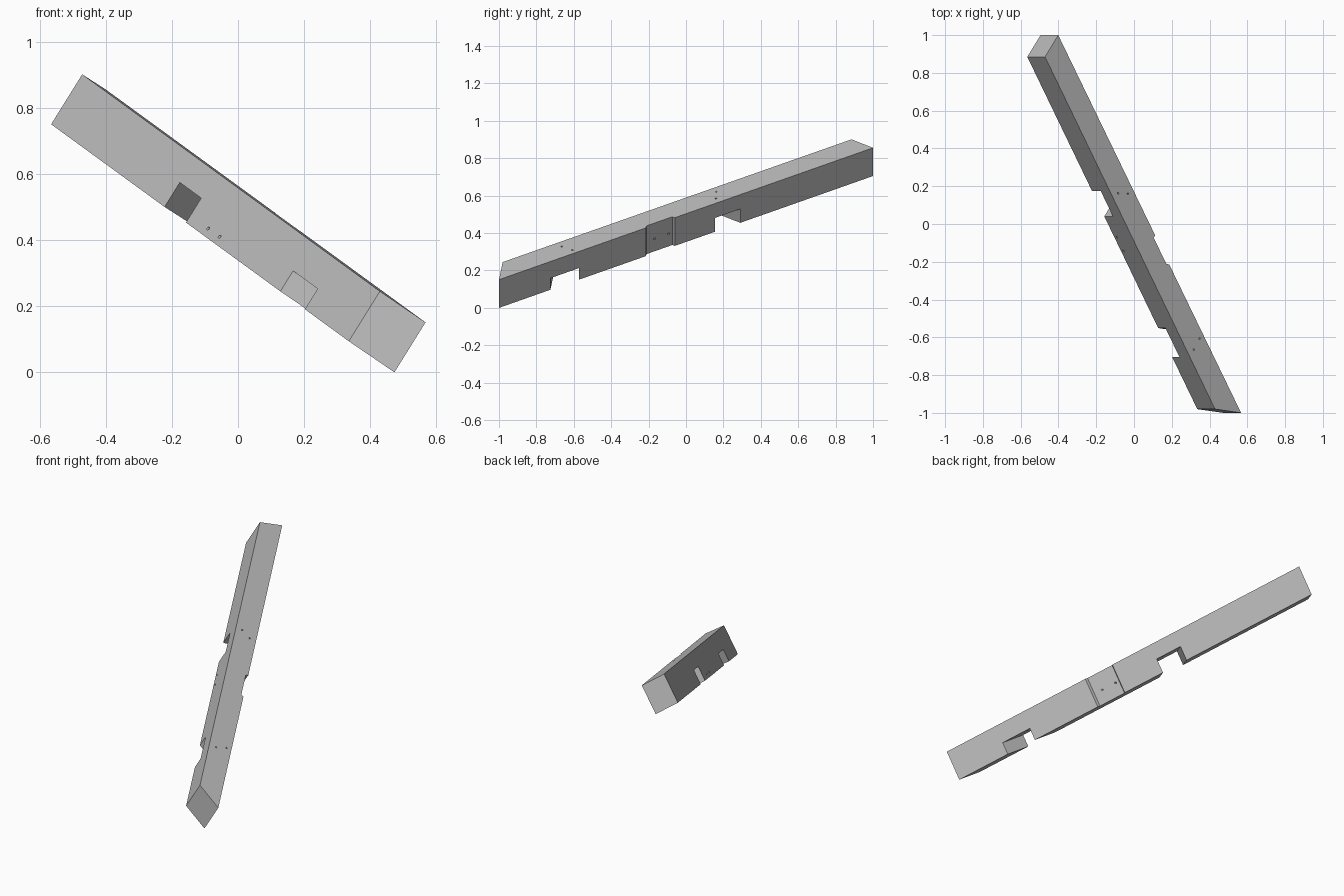
import bpy, bmesh
from mathutils import Vector as V

cube = bpy.data.objects.get("Cube")
if cube:
    bpy.data.objects.remove(cube, do_unlink=True)

# Timber colour
grey = bpy.data.materials.new("plain_grey")
grey.use_nodes = True
colour = (0.5, 0.5, 0.5, 1)
grey.diffuse_color = colour
grey.node_tree.nodes["Principled BSDF"].inputs["Base Color"].default_value = colour

# Beam frame: lower left edge, its height, and the slants of the two end cuts
back = V((-0.565, 0.885, 0.75))
front = V((0.335, -0.98, 0.094))
height = V((0.094, 0, 0.151))
back_cut = V((0.07, 0.115, -0.045))
front_cut = V((0.138, -0.02, -0.094))
left_edge = (back, front)
right_edge = (back + back_cut, front + front_cut)


def along(edge, t):
    return edge[0].lerp(edge[1], t)


def make(name, bm):
    bmesh.ops.recalc_face_normals(bm, faces=bm.faces)
    mesh = bpy.data.meshes.new(name)
    bm.to_mesh(mesh)
    bm.free()
    mesh.materials.append(grey)
    ob = bpy.data.objects.new(name, mesh)
    bpy.context.collection.objects.link(ob)
    return ob


def prism(name, quad, low, high):
    """Sweep a four-sided outline along the beam height."""
    bm = bmesh.new()
    face = bm.faces.new([bm.verts.new(p + height * low) for p in quad])
    swept = bmesh.ops.extrude_face_region(bm, geom=[face], use_keep_orig=True)["geom"]
    bmesh.ops.translate(bm, vec=height * (high - low),
                        verts=[g for g in swept if isinstance(g, bmesh.types.BMVert)])
    return make(name, bm)


def drill(name, start, end, radius=0.005):
    """Round bit between two points, running a little past both."""
    axis = end - start
    bm = bmesh.new()
    bmesh.ops.create_cone(bm, cap_ends=True, segments=12, radius1=radius,
                          radius2=radius, depth=axis.length + 0.03)
    ob = make(name, bm)
    ob.rotation_mode = 'QUATERNION'
    ob.rotation_quaternion = axis.to_track_quat('Z', 'Y')
    ob.location = (start + end) / 2
    return ob


beam = prism("rafter_beam", [left_edge[0], right_edge[0], right_edge[1], left_edge[1]], 0, 1)


# Seat notches across the underside
def notch(name, t0, t1, slant, depth):
    a, b = along(left_edge, t0), along(left_edge, t1)
    return prism(name, [a - slant, a + slant * 2, b + slant * 2, b - slant], -0.5, depth)


cutters = [notch("upper_notch", 0.381, 0.453, back_cut, 0.49),
           notch("lower_notch", 0.770, 0.8525, front_cut, 0.41)]

# Shallow housing on the right face
r0, r1 = along(right_edge, 0.53), along(right_edge, 0.607)
cutters.append(prism("side_housing", [r0 + back_cut * 0.3, r0 - back_cut * 0.11,
                                      r1 - front_cut * 0.11, r1 + front_cut * 0.3], -0.5, 1.5))

# Peg holes: two through the sides, two above each notch
for a, b in (((-0.091, -0.071, 0.435), (0.07, -0.094, 0.393)),
             ((-0.056, -0.143, 0.41), (0.109, -0.17, 0.366))):
    cutters.append(drill("side_hole", V(a), V(b)))
for p in ((-0.085, 0.162, 0.62), (-0.032, 0.16, 0.585),
          (0.318, -0.665, 0.329), (0.35, -0.607, 0.313)):
    cutters.append(drill("top_hole", V(p), V(p) - height * 0.65))

# Cut everything out of the beam
bpy.context.view_layer.objects.active = beam
for cutter in cutters:
    cutter.hide_render = True
    mod = beam.modifiers.new("cut", 'BOOLEAN')
    mod.operation = 'DIFFERENCE'
    mod.solver = 'EXACT'
    mod.object = cutter
    bpy.ops.object.modifier_apply(modifier=mod.name)
for cutter in cutters:
    bpy.data.objects.remove(cutter, do_unlink=True)
